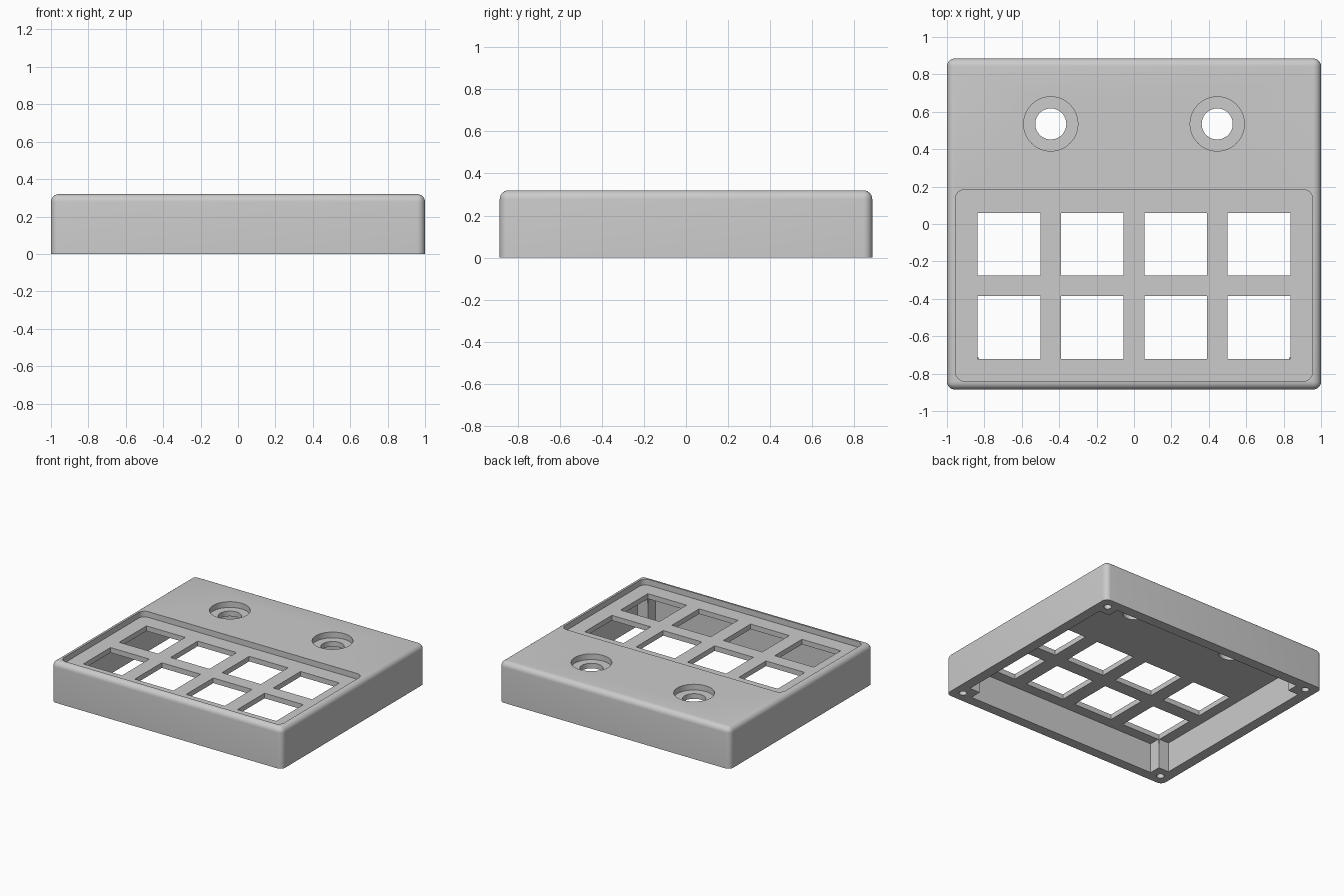
import bpy, bmesh
from math import cos, sin, pi

old = bpy.data.objects.get("Cube")
if old:
    bpy.data.objects.remove(old, do_unlink=True)

# Main dimensions
HX, HY, H = 1.0, 0.885, 0.32
ROUND = 0.042
WALL, POST = 0.08, 0.17
CEILING, DECK = 0.235, 0.275

grey = bpy.data.materials.new("plain grey")
grey.use_nodes = True
colour = (0.6, 0.6, 0.6, 1)
grey.diffuse_color = colour
grey.node_tree.nodes["Principled BSDF"].inputs["Base Color"].default_value = colour


def circle(cx, cy, r, n=48):
    return [(cx + r * cos(2 * pi * i / n), cy + r * sin(2 * pi * i / n)) for i in range(n)]


def rounded_rect(cx, cy, hx, hy, r=0.0, steps=6):
    if r == 0:
        return [(cx - hx, cy - hy), (cx + hx, cy - hy), (cx + hx, cy + hy), (cx - hx, cy + hy)]
    pts = []
    for k, (sx, sy) in enumerate([(1, 1), (-1, 1), (-1, -1), (1, -1)]):
        for i in range(steps + 1):
            a = pi / 2 * (k + i / steps)
            pts.append((cx + sx * (hx - r) + r * cos(a), cy + sy * (hy - r) + r * sin(a)))
    return pts


def prism(name, outline, z0, z1, round_over=0.0):
    """Extrude an outline; optionally round every edge except the bottom ones."""
    bm = bmesh.new()
    base = bm.faces.new([bm.verts.new((x, y, z0)) for x, y in outline])
    top = bmesh.ops.extrude_face_region(bm, geom=[base])["geom"]
    bmesh.ops.translate(bm, vec=(0, 0, z1 - z0),
                        verts=[v for v in top if isinstance(v, bmesh.types.BMVert)])
    bmesh.ops.recalc_face_normals(bm, faces=bm.faces)
    if round_over:
        edges = [e for e in bm.edges if max(v.co.z for v in e.verts) > z0 + 1e-4]
        bmesh.ops.bevel(bm, geom=edges, offset=round_over, segments=6, profile=0.5,
                        affect='EDGES', clamp_overlap=True)
    mesh = bpy.data.meshes.new(name)
    bm.to_mesh(mesh)
    bm.free()
    mesh.materials.append(grey)
    ob = bpy.data.objects.new(name, mesh)
    bpy.context.collection.objects.link(ob)
    return ob


case = prism("case", rounded_rect(0, 0, HX, HY), 0, H, ROUND)
cutters = []


def cut(name, outline, z0, z1):
    cutters.append(prism(name, outline, z0, z1))


# Hollow underside, leaving a square post in each corner
ax, ay, bx, by = HX - WALL, HY - WALL, HX - POST, HY - POST
quarter = [(ax, by), (bx, by), (bx, ay)]
cavity = (quarter + [(-x, y) for x, y in reversed(quarter)]
          + [(-x, -y) for x, y in quarter] + [(x, -y) for x, y in reversed(quarter)])
cut("cavity_cutter", cavity, -0.1, CEILING)

# Sunken key deck and its eight square key openings
cut("deck_cutter", rounded_rect(0, -0.328, 0.955, 0.512, 0.05), DECK, H + 0.1)
for x in (-0.668, -0.223, 0.223, 0.668):
    for y in (-0.108, -0.553):
        cut("key_cutter", rounded_rect(x, y, 0.168, 0.168), 0.2, 0.3)

# Two stepped knob holes
for x in (-0.445, 0.445):
    cut("knob_recess_cutter", circle(x, 0.535, 0.145), DECK, H + 0.1)
    cut("knob_hole_cutter", circle(x, 0.535, 0.083), 0.2, 0.3)

# Blind screw holes in the corner posts
for x in (-1, 1):
    for y in (-1, 1):
        cut("screw_cutter", circle(x * (HX - 0.085), y * (HY - 0.085), 0.028, 24), -0.1, 0.2)

# Apply all cuts in order
for c in cutters:
    c.hide_render = True
    mod = case.modifiers.new(c.name, 'BOOLEAN')
    mod.operation = 'DIFFERENCE'
    mod.solver = 'EXACT'
    mod.object = c
bpy.context.view_layer.update()
result = bpy.data.meshes.new_from_object(case.evaluated_get(bpy.context.evaluated_depsgraph_get()))
case.modifiers.clear()
case.data = result
result.name = "case"
for c in cutters:
    bpy.data.objects.remove(c, do_unlink=True)

# Smooth the rounded edges, keep the corners sharp
bpy.ops.object.select_all(action='DESELECT')
case.select_set(True)
bpy.context.view_layer.objects.active = case
bpy.ops.object.shade_smooth_by_angle(angle=pi / 6)
